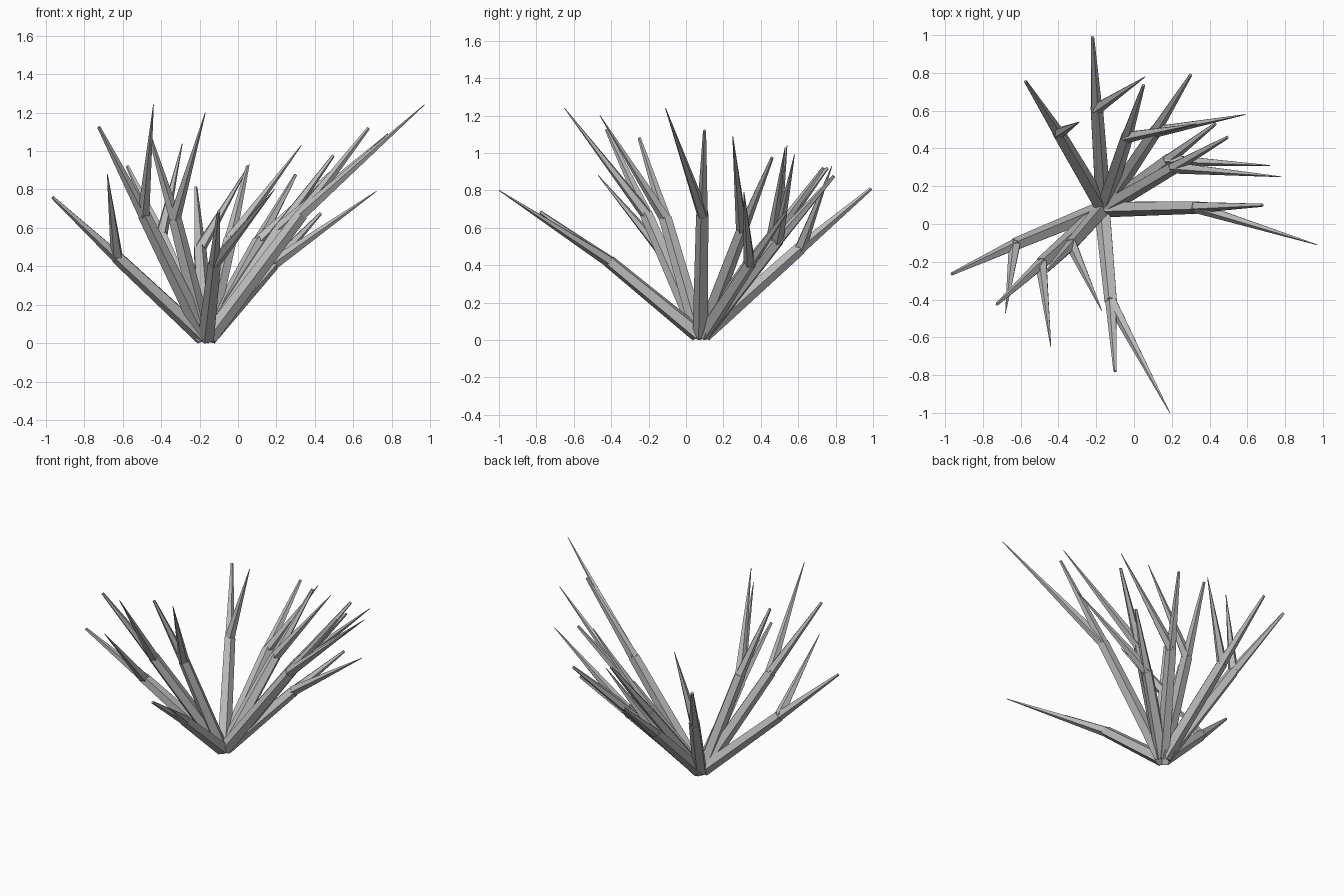
import bpy, bmesh, math
from mathutils import Vector

if "Cube" in bpy.data.objects:
    bpy.data.objects.remove(bpy.data.objects["Cube"])

grey = bpy.data.materials.new("stem grey")
grey.diffuse_color = (0.5, 0.5, 0.5, 1)
grey.use_nodes = True
grey.node_tree.nodes["Principled BSDF"].inputs["Base Color"].default_value = grey.diffuse_color
BASE = Vector((-0.165, 0.08, 0.03))
SIDES = 5


def tapered(name, points, radii):
    """Faceted tapered shoot through the given points, capped at both ends."""
    bm = bmesh.new()
    axis = (points[-1] - points[0]).normalized()
    u = axis.cross(Vector((0, 0, 1))).normalized()
    v = axis.cross(u)
    rings = []
    for p, r in zip(points, radii):
        rings.append([bm.verts.new(p + r * (math.cos(a) * u + math.sin(a) * v))
                      for a in (2 * math.pi * i / SIDES for i in range(SIDES))])
    for lo, hi in zip(rings, rings[1:]):
        for i in range(SIDES):
            j = (i + 1) % SIDES
            bm.faces.new((lo[i], lo[j], hi[j], hi[i]))
    bm.faces.new(rings[0][::-1])
    bm.faces.new(rings[-1])
    bmesh.ops.recalc_face_normals(bm, faces=bm.faces)
    mesh = bpy.data.meshes.new(name)
    bm.to_mesh(mesh)
    bm.free()
    mesh.materials.append(grey)
    bpy.context.collection.objects.link(bpy.data.objects.new(name, mesh))


# Each shoot: joint, tip of the main stem, tip of the side spike
shoots = [
    ((-0.20, 0.61, 0.49), (-0.22, 0.99, 0.81), (0.06, 0.78, 0.93)),
    ((-0.40, 0.48, 0.56), (-0.575, 0.755, 0.92), (-0.29, 0.54, 1.04)),
    ((-0.04, 0.46, 0.54), (0.05, 0.735, 0.92), (0.33, 0.53, 1.03)),
    ((0.11, 0.49, 0.53), (0.30, 0.79, 0.875), (0.59, 0.58, 0.99)),
    ((0.18, 0.34, 0.41), (0.43, 0.53, 0.675), (0.72, 0.31, 0.79)),
    ((0.21, 0.30, 0.59), (0.495, 0.46, 0.975), (0.78, 0.25, 1.09)),
    ((0.33, 0.09, 0.67), (0.68, 0.10, 1.12), (0.97, -0.11, 1.24)),
    ((-0.12, -0.41, 0.42), (-0.10, -0.78, 0.685), (0.19, -1.0, 0.80)),
    ((-0.63, -0.11, 0.45), (-0.965, -0.265, 0.76), (-0.68, -0.47, 0.88)),
    ((-0.49, -0.21, 0.67), (-0.725, -0.425, 1.125), (-0.44, -0.65, 1.24)),
    ((-0.33, -0.11, 0.65), (-0.46, -0.25, 1.08), (-0.17, -0.46, 1.20)),
]

for n, (joint, tip, side) in enumerate(shoots, 1):
    joint, tip, side = Vector(joint), Vector(tip), Vector(side)
    out = Vector((joint.x - BASE.x, joint.y - BASE.y, 0)).normalized()
    root = BASE + out * 0.015
    # lower stem, thinner upper stem seated in it, then the side spike
    tapered(f"lower_stem_{n}", [root, joint], [0.045, 0.036])
    tapered(f"upper_stem_{n}", [joint, tip], [0.032, 0.009])
    tapered(f"side_spike_{n}", [joint, side], [0.033, 0.002])
